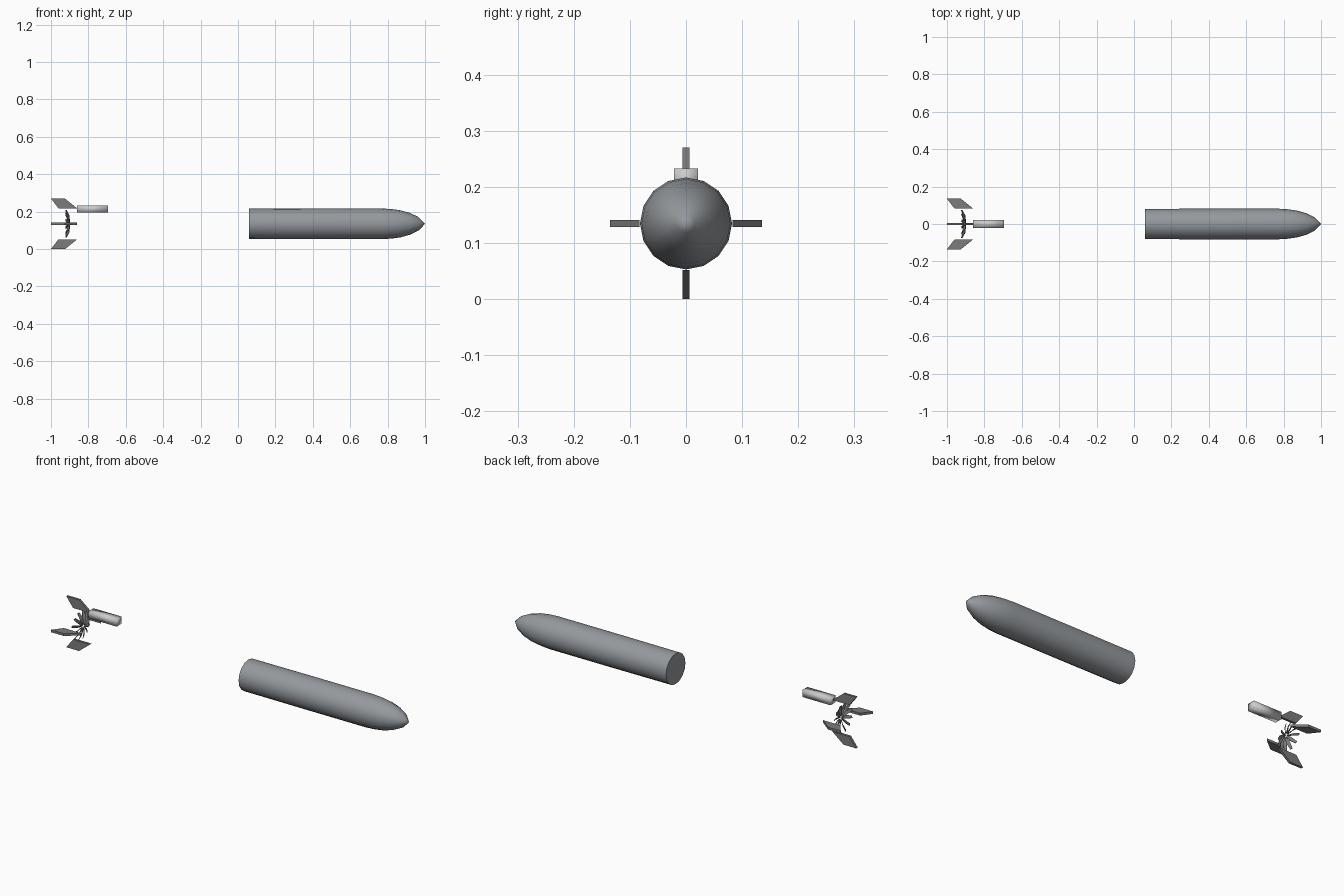
import bpy, bmesh
from math import sin, cos, pi, radians
from mathutils import Matrix, Vector

if "Cube" in bpy.data.objects:
    bpy.data.objects.remove(bpy.data.objects["Cube"])

AXIS_Z = 0.135


def material(name, rgb):
    m = bpy.data.materials.new(name)
    m.diffuse_color = (*rgb, 1)
    m.use_nodes = True
    m.node_tree.nodes["Principled BSDF"].inputs["Base Color"].default_value = m.diffuse_color
    return m


BODY = material("body_grey", (0.30, 0.32, 0.34))
DARK = material("fin_grey", (0.20, 0.20, 0.20))


def make(name, bm, mat=None, smooth=None):
    bmesh.ops.recalc_face_normals(bm, faces=bm.faces)
    me = bpy.data.meshes.new(name)
    bm.to_mesh(me)
    bm.free()
    ob = bpy.data.objects.new(name, me)
    bpy.context.collection.objects.link(ob)
    if mat:
        me.materials.append(mat)
    if smooth is not None:
        bpy.ops.object.select_all(action='DESELECT')
        ob.select_set(True)
        bpy.context.view_layer.objects.active = ob
        bpy.ops.object.shade_smooth_by_angle(angle=radians(smooth))
    return ob


def prism(bm, points, offset):
    """Extrude a planar outline by an offset vector, centred on the outline."""
    half = Vector(offset) / 2
    a = [bm.verts.new(Vector(p) - half) for p in points]
    b = [bm.verts.new(Vector(p) + half) for p in points]
    n = len(points)
    bm.faces.new(a)
    bm.faces.new(b)
    for i in range(n):
        bm.faces.new((a[i], a[(i + 1) % n], b[(i + 1) % n], b[i]))


# Hull: 16-sided tube with a rounded, pointed nose
profile = [(0.06, 0.081), (0.40, 0.082), (0.77, 0.082), (0.82, 0.079),
           (0.87, 0.072), (0.92, 0.058), (0.965, 0.036), (0.985, 0.016)]
SIDES = 16
bm = bmesh.new()
rings = [[bm.verts.new((x, r * cos(2 * pi * i / SIDES),
                        AXIS_Z + r * sin(2 * pi * i / SIDES)))
          for i in range(SIDES)] for x, r in profile]
for a, b in zip(rings, rings[1:]):
    for i in range(SIDES):
        j = (i + 1) % SIDES
        bm.faces.new((a[i], a[j], b[j], b[i]))
tip = bm.verts.new((1.0, 0, AXIS_Z))
for i in range(SIDES):
    bm.faces.new((rings[-1][i], rings[-1][(i + 1) % SIDES], tip))
bm.faces.new(rings[0])
make("hull", bm, BODY, 50)

# Four swept tail fins
fin = [(-1.0, 0, 0.135), (-0.925, 0, 0.135), (-0.86, 0, 0.083), (-0.96, 0, 0.083)]
for k, side in enumerate(("top", "right", "bottom", "left")):
    bm = bmesh.new()
    prism(bm, fin, (0, 0.0125, 0))
    ob = make("tail_fin_" + side, bm, DARK)
    ob.matrix_world = (Matrix.Translation((0, 0, AXIS_Z))
                       @ Matrix.Rotation(k * pi / 2, 4, 'X'))

# Propeller: thin pitched blades leaning back toward the tips
BLADES = 12
bm = bmesh.new()
for k in range(BLADES):
    spin = Matrix.Rotation(2 * pi * (k + 0.5) / BLADES, 4, 'X')
    stations = []
    for r, x, chord, pitch in ((0.012, -0.905, 0.014, 35),
                               (0.045, -0.908, 0.018, 50),
                               (0.075, -0.920, 0.012, 65)):
        p = radians(pitch)
        along = Vector((cos(p), sin(p), 0)) * chord / 2
        across = Vector((-sin(p), cos(p), 0)) * 0.0015
        c = Vector((x, 0, r))
        stations.append([bm.verts.new(spin @ (c + s * along + t * across))
                         for s, t in ((-1, -1), (1, -1), (1, 1), (-1, 1))])
    for a, b in zip(stations, stations[1:]):
        for i in range(4):
            j = (i + 1) % 4
            bm.faces.new((a[i], a[j], b[j], b[i]))
    bm.faces.new(stations[0])
    bm.faces.new(stations[-1])
prop = make("propeller", bm, DARK)
prop.location.z = AXIS_Z

# Small block lying on the spine in front of the top fin
bm = bmesh.new()
prism(bm, [(-0.86, 0, 0.196), (-0.695, 0, 0.196),
           (-0.695, 0, 0.233), (-0.86, 0, 0.233)], (0, 0.042, 0))
make("spine_block", bm, None, 100)
